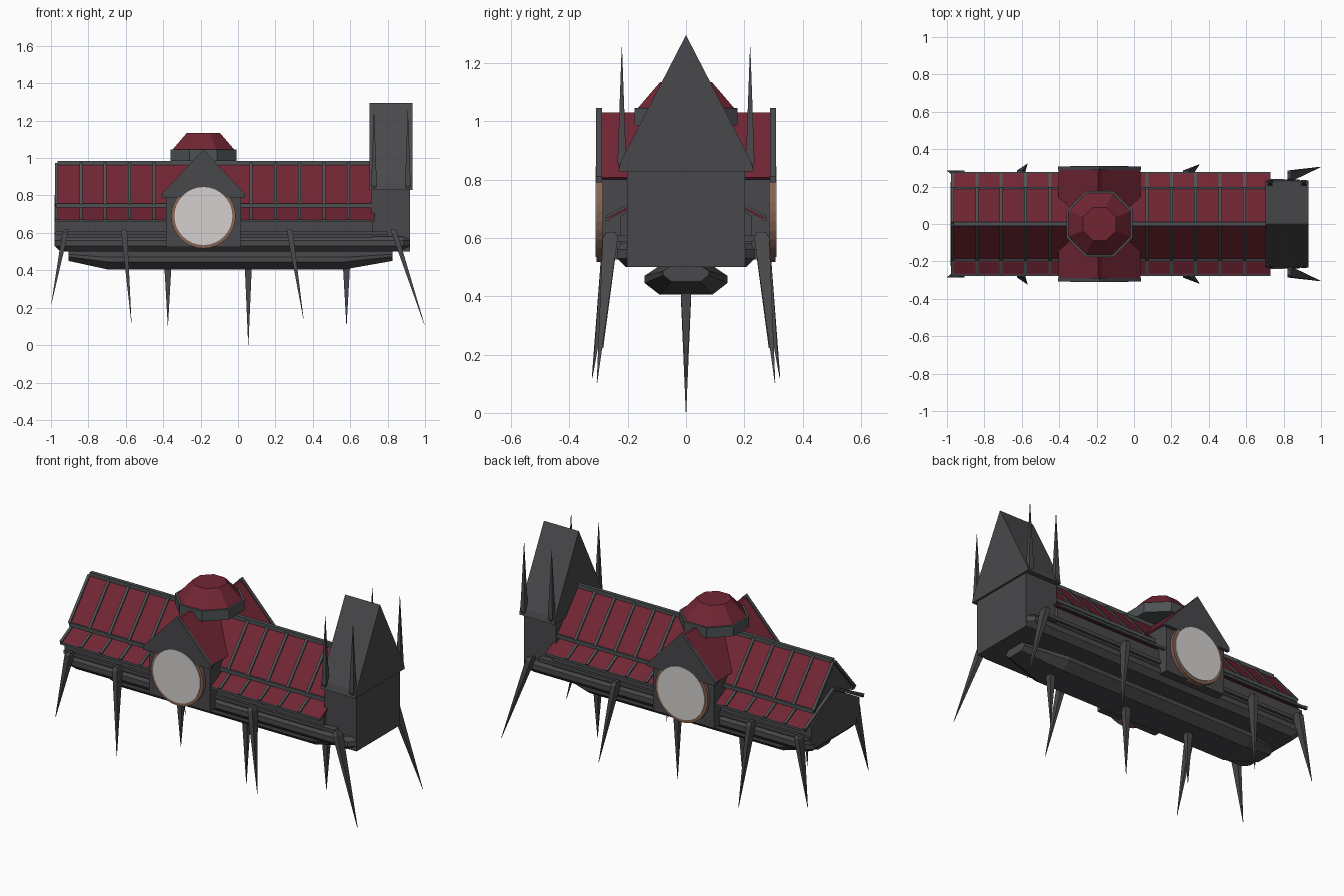
import bpy, bmesh, math
from mathutils import Vector, Matrix

if "Cube" in bpy.data.objects:
    bpy.data.objects.remove(bpy.data.objects["Cube"])


def material(name, rgb):
    m = bpy.data.materials.new(name)
    m.diffuse_color = (*rgb, 1)
    m.use_nodes = True
    m.node_tree.nodes["Principled BSDF"].inputs["Base Color"].default_value = m.diffuse_color
    return m


STONE = material("dark_stone", (0.066, 0.066, 0.073))
TRIM = material("grey_trim", (0.075, 0.085, 0.088))
RED = material("red_roof", (0.165, 0.019, 0.034))
BRONZE = material("bronze", (0.23, 0.125, 0.085))
WHITE = material("clock_white", (0.66, 0.63, 0.63))

CX = -0.185          # centre of the cross wing and the dome


def finish(name, bm, mat):
    bmesh.ops.recalc_face_normals(bm, faces=bm.faces)
    me = bpy.data.meshes.new(name)
    bm.to_mesh(me)
    bm.free()
    me.materials.append(mat)
    ob = bpy.data.objects.new(name, me)
    bpy.context.collection.objects.link(ob)
    return ob


def loft(bm, rings):
    """Join rings of points with quads and cap both ends."""
    rows = [[bm.verts.new(p) for p in r] for r in rings]
    n = len(rows[0])
    for a, b in zip(rows, rows[1:]):
        for i in range(n):
            j = (i + 1) % n
            bm.faces.new((a[i], a[j], b[j], b[i]))
    bm.faces.new(rows[0])
    bm.faces.new(rows[-1][::-1])


def prism_x(name, prof, x0, x1, mat):
    bm = bmesh.new()
    loft(bm, [[(x, y, z) for y, z in prof] for x in (x0, x1)])
    return finish(name, bm, mat)


def prism_y(name, prof, y0, y1, mat):
    bm = bmesh.new()
    loft(bm, [[(x, y, z) for x, z in prof] for y in (y0, y1)])
    return finish(name, bm, mat)


def mirrored(half):
    """Complete a right-hand half profile (bottom to top)."""
    return half + [(-a, b) for a, b in reversed(half) if a > 0]


def slab(p, q, t):
    """Thin profile lying on the slope from p (low) to q (high)."""
    d = (Vector(q) - Vector(p)).normalized()
    n = Vector((-d.y, d.x))
    if n.y < 0:
        n = -n
    return [p, q, tuple(Vector(q) + n * t), tuple(Vector(p) + n * t)]


def rect(y0, y1, z0, z1):
    return [(y0, z0), (y1, z0), (y1, z1), (y0, z1)]


def spike(bm, top, tip, wx, wy):
    """Four-sided spike with a small bevelled head."""
    top, tip = Vector(top), Vector(tip)
    rings = []
    for f, s in ((0, .6), (.04, 1), (1, .04)):
        c = top.lerp(tip, f)
        rings.append([c + Vector((a * wx * s, b * wy * s, 0))
                      for a, b in ((1, 1), (-1, 1), (-1, -1), (1, -1))])
    loft(bm, rings)


def octagon(name, r0, r1, z0, z1, mat):
    bm = bmesh.new()
    k = 1 / math.cos(math.pi / 8)
    bmesh.ops.create_cone(bm, cap_ends=True, segments=8, radius1=r0 * k, radius2=r1 * k,
                          depth=z1 - z0, matrix=Matrix.Translation((CX, 0, (z0 + z1) / 2))
                          @ Matrix.Rotation(math.pi / 8, 4, 'Z'))
    return finish(name, bm, mat)


def disc(name, r, y0, y1, mat):
    bm = bmesh.new()
    bmesh.ops.create_cone(bm, cap_ends=True, segments=32, radius1=r, radius2=r,
                          depth=abs(y1 - y0),
                          matrix=Matrix.Translation((CX, (y0 + y1) / 2, 0.69))
                          @ Matrix.Rotation(math.pi / 2, 4, 'X'))
    return finish(name, bm, mat)


# Base platform with chamfered corners and underside
def plan(s, z):
    xs, c, w = 0.95 - s, 0.035, 0.237 - s
    pts = [(xs, w - c), (xs - c, w), (c - xs, w), (-xs, w - c),
           (-xs, c - w), (c - xs, -w), (xs - c, -w), (xs, c - w)]
    return [(x - 0.03, y, z) for x, y in pts]


bm = bmesh.new()
loft(bm, [plan(.03, .50), plan(0, .53), plan(0, .56), plan(.015, .58)])
finish("base_platform", bm, STONE)

# Hall walls with low gable, and the upper storey sitting on it
prism_x("hall_walls", mirrored([(.225, .56), (.225, .675), (0, .80)]), -.98, .72, STONE)
prism_x("upper_hall", mirrored([(.185, .738), (.185, .752), (0, .965)]), -.96, .72, STONE)
prism_x("ridge_bar", rect(-.011, .011, .955, .985), -.965, .72, TRIM)

# Roof panels, eave bars, ledges and ribs on both sides
for s, side in ((1, "back"), (-1, "front")):
    upper = ((s * .187, .745), (0, .963))
    lower = ((s * .268, .662), (0, .802))
    prism_x(f"upper_roof_{side}", slab(*upper, .008), -.968, .715, RED)
    prism_x(f"lower_roof_{side}", slab(*lower, .008), -.97, .73, RED)
    prism_x(f"upper_eave_{side}", rect(s * .17, s * .197, .735, .757), -.972, .715, TRIM)
    prism_x(f"lower_eave_{side}", rect(s * .262, s * .277, .657, .67), -.975, .73, TRIM)
    prism_x(f"wall_ledge_{side}", rect(s * .2, s * .24, .588, .608), -.975, .80, STONE)
    for k in range(13):
        x = -.97 + .13 * k
        if -.40 < x < .03:
            continue
        prism_x(f"upper_rib_{side}", slab(*upper, .015), x - .008, x + .008, TRIM)
        prism_x(f"lower_rib_{side}", slab(*lower, .015), x - .008, x + .008, TRIM)

# Cross wing: walls, red roof, gable plates and clocks
def at_cx(half):
    return [(x + CX, z) for x, z in mirrored(half)]


prism_y("wing_walls", at_cx([(.2, .525), (.2, .81), (0, 1.015)]), -.286, .286, STONE)
for s, side in ((1, "right"), (-1, "left")):
    a, b = (CX + s * .212, .80), (CX, 1.022)
    prism_y(f"wing_roof_{side}", slab(a, b, .01), -.292, .292, RED)
for s, side in ((1, "back"), (-1, "front")):
    prism_y(f"gable_plate_{side}", at_cx([(.222, .79), (.222, .81), (0, 1.045)]),
            s * .288, s * .308, STONE)
    disc(f"clock_rim_{side}", .173, s * .27, s * .307, BRONZE)
    disc(f"clock_face_{side}", .155, s * .29, s * .311, WHITE)

# Octagonal dome
octagon("dome_drum", .177, .177, .985, 1.045, TRIM)
octagon("dome_roof", .165, .088, 1.045, 1.135, RED)

# End tower with steep roof
prism_x("tower", rect(-.203, .203, .50, .84), .71, .92, STONE)
prism_x("tower_roof", mirrored([(.232, .828), (.222, .865), (0, 1.295)]), .703, .932, STONE)

# Keel below the platform
bm = bmesh.new()
rings = []
for x, w, t, lo in ((-.905, .078, .05, .45), (-.70, .142, .09, .405),
                    (.57, .142, .09, .405), (.825, .078, .05, .45)):
    h = .505 - lo
    half = [(t, lo), (w, lo + h * .4), (w, lo + h * .65), (t, .505)]
    rings.append([(x, y, z) for y, z in mirrored(half)])
loft(bm, rings)
finish("keel", bm, STONE)

# Spikes: side legs, keel spikes and tower spires
bm = bmesh.new()
for s in (1, -1):
    for x0, x1, y1, z1 in ((-.92, -.998, .285, .22), (-.61, -.57, .322, .12),
                           (.275, .35, .318, .14), (.83, .998, .305, .105)):
        spike(bm, (x0, s * .258, .62), (x1, s * y1, z1), .016, .026)
finish("side_legs", bm, STONE)
bm = bmesh.new()
for x, z in ((-.375, .105), (.055, 0), (.58, .105)):
    spike(bm, (x, 0, .42), (x, 0, z), .018, .018)
finish("keel_spikes", bm, STONE)
bm = bmesh.new()
for x in (.727, .908):
    for s in (1, -1):
        spike(bm, (x, s * .22, .84), (x, s * .22, 1.255), .015, .015)
finish("tower_spires", bm, STONE)
